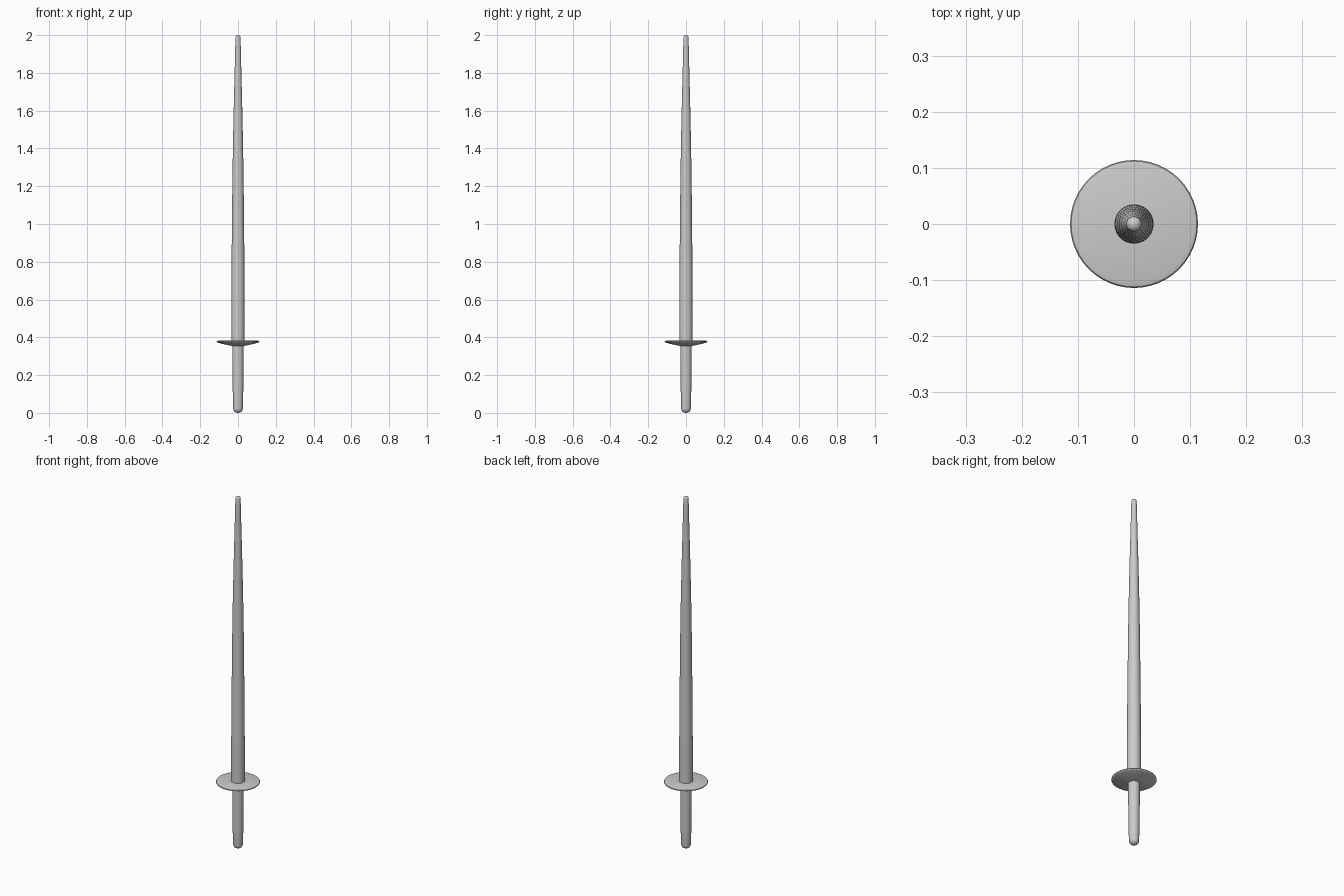
import bpy, bmesh, math

if "Cube" in bpy.data.objects:
    bpy.data.objects.remove(bpy.data.objects["Cube"])


def lathe(name, profile, sides=48):
    """Spin an (r, z) profile, starting and ending on the axis, around z."""
    bm = bmesh.new()
    verts = [bm.verts.new((r, 0, z)) for r, z in profile]
    edges = [bm.edges.new(pair) for pair in zip(verts, verts[1:])]
    bmesh.ops.spin(bm, geom=verts + edges, cent=(0, 0, 0), axis=(0, 0, 1),
                   angle=2 * math.pi, steps=sides, use_duplicate=False)
    bmesh.ops.remove_doubles(bm, verts=bm.verts, dist=1e-5)
    bmesh.ops.recalc_face_normals(bm, faces=bm.faces)
    mesh = bpy.data.meshes.new(name)
    bm.to_mesh(mesh)
    bm.free()
    obj = bpy.data.objects.new(name, mesh)
    bpy.context.collection.objects.link(obj)
    bpy.ops.object.select_all(action='DESELECT')
    obj.select_set(True)
    bpy.context.view_layer.objects.active = obj
    bpy.ops.object.shade_smooth_by_angle(angle=math.radians(40))
    return obj


def dome(r, h, z, steps=6):
    """Quarter-ellipse points from the rim (r, z) to the axis."""
    return [(r * math.cos(a), z + h * math.sin(a))
            for a in (i * math.pi / 2 / steps for i in range(steps))] + [(0, z + h)]


# Long tapering blade with a rounded tip
lathe("blade", [(0, 0.37), (0.035, 0.37), (0.035, 0.6), (0.034, 0.8),
                (0.032, 1.0), (0.030, 1.2), (0.027, 1.4), (0.023, 1.6),
                (0.018, 1.8), (0.0155, 1.9)] + dome(0.0135, 0.012, 1.988))

# Round guard: flat top, thin rounded rim, shallow conical underside
lathe("guard", [(0, 0.353), (0.03, 0.354), (0.045, 0.357), (0.08, 0.365),
                (0.105, 0.371), (0.112, 0.374), (0.114, 0.377),
                (0.112, 0.380), (0.105, 0.382), (0, 0.382)])

# Handle with a rounded end
lathe("handle", dome(0.0255, -0.022, 0.022)[::-1] + [(0.028, 0.12), (0.029, 0.25),
                                                    (0.030, 0.365), (0, 0.365)])
